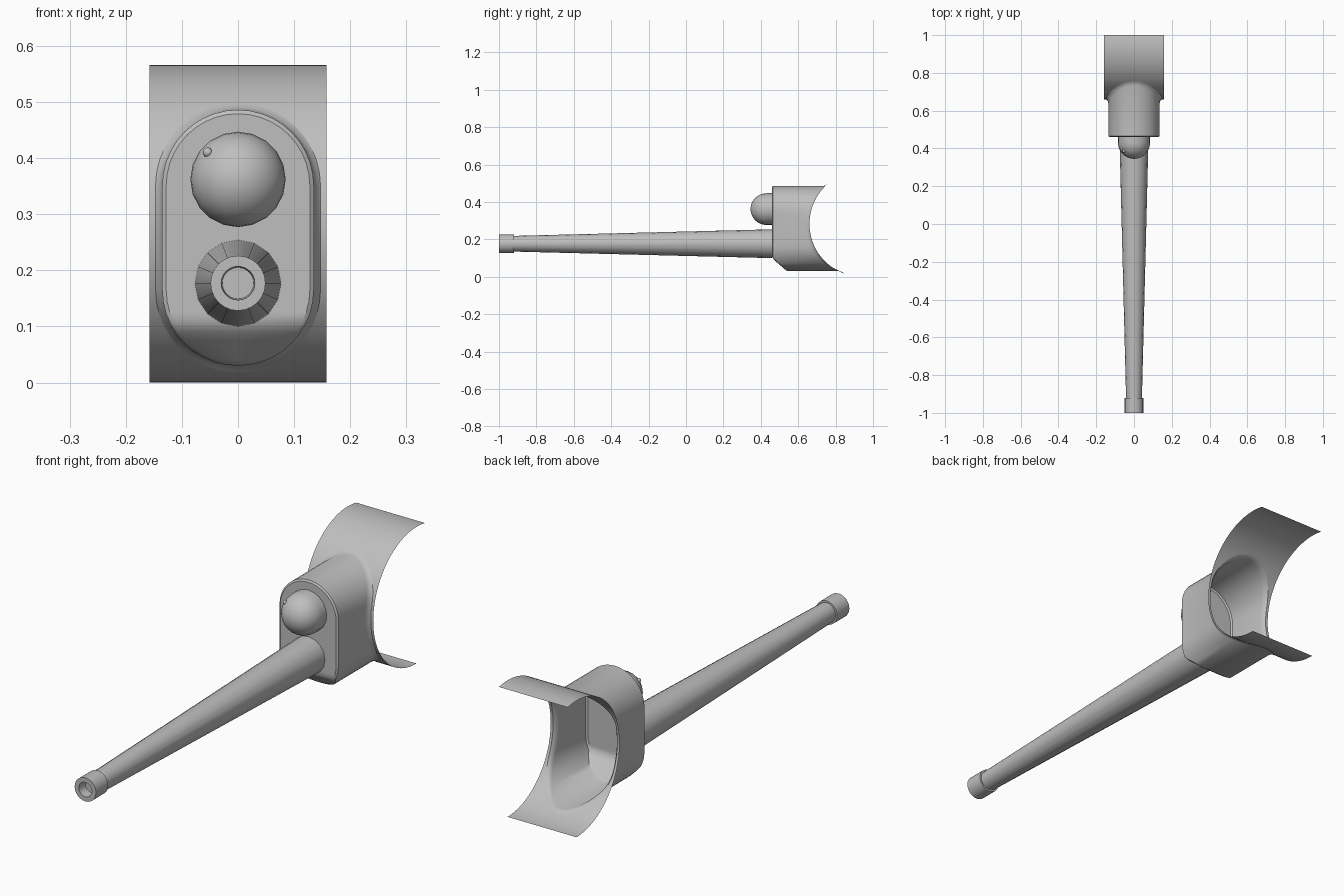
import bpy, bmesh, math
from math import sin, cos, sqrt, radians, pi

if "Cube" in bpy.data.objects:
    bpy.data.objects.remove(bpy.data.objects["Cube"])

grey = bpy.data.materials.new("plain grey")
grey.diffuse_color = (0.52, 0.52, 0.52, 1)
grey.use_nodes = True
grey.node_tree.nodes["Principled BSDF"].inputs["Base Color"].default_value = grey.diffuse_color

CY, CZ, R = 0.943, 0.283, 0.283      # axis and radius of the curved plate
HALF = 0.158                         # half width of the plate


def finish(bm, name, angle=35):
    bmesh.ops.remove_doubles(bm, verts=bm.verts, dist=0.0002)
    bmesh.ops.recalc_face_normals(bm, faces=bm.faces)
    me = bpy.data.meshes.new(name)
    bm.to_mesh(me)
    bm.free()
    ob = bpy.data.objects.new(name, me)
    bpy.context.collection.objects.link(ob)
    me.materials.append(grey)
    bpy.ops.object.select_all(action='DESELECT')
    ob.select_set(True)
    bpy.context.view_layer.objects.active = ob
    bpy.ops.object.shade_smooth_by_angle(angle=radians(angle))
    return ob


def strip(bm, rows):
    """Skin a list of equally long point rows."""
    grid = [[bm.verts.new(p) for p in row] for row in rows]
    for a, b in zip(grid, grid[1:]):
        for i in range(len(a) - 1):
            bm.faces.new((a[i], a[i + 1], b[i + 1], b[i]))


def lathe(name, profile, z, n):
    """Revolve (y, radius) points about an axis along y at height z."""
    bm = bmesh.new()
    strip(bm, [[(r * sin(2 * pi * i / n), y, z + r * cos(2 * pi * i / n))
                for i in range(n + 1)] for y, r in profile])
    bmesh.ops.dissolve_degenerate(bm, dist=0.0002, edges=bm.edges)
    return finish(bm, name)


def plate_y(z):
    return CY - sqrt(max(0, R * R - (z - CZ) ** 2))


def outline(grow):
    """Right half of the rounded housing section, bottom to top, as (x, z)."""
    w, n = 0.135 + grow, 10
    low = [(w * sin(pi / 2 * i / n), 0.165 - w * cos(pi / 2 * i / n)) for i in range(n + 1)]
    high = [(w * cos(pi / 2 * i / n), 0.351 + w * sin(pi / 2 * i / n)) for i in range(n + 1)]
    mid = [(w, 0.165 + 0.186 * i / 6) for i in range(1, 6)]
    return low + mid + high


def front_y(z):
    return 0.46 + max(0, 0.10 - z) * 1.14   # lower front is cut back at a slope


# Curved plate with an opening where the housing meets it
flare = outline(0.012)
bm = bmesh.new()
for s in (-1, 1):
    strip(bm, [[(s * (x + (HALF - x) * k / 3), plate_y(z), z) for k in range(4)]
               for x, z in flare])
for z_edge, end, sign in ((flare[0][1], 90, -1), (flare[-1][1], 101.6, 1)):
    start = math.degrees(math.asin((z_edge - CZ) / R * sign))
    rows = []
    for i in range(13):
        a = radians(start + (end - start) * i / 12)
        y, z = CY - R * cos(a), CZ + sign * R * sin(a)
        rows.append([(HALF * k / 3, y, z) for k in range(-3, 4)])
    strip(bm, rows)
finish(bm, "curved_plate")

# Hollow housing: bevelled front, straight sleeve, small flare into the plate
full, inset = outline(0), outline(-0.007)
bm = bmesh.new()
for s in (-1, 1):
    rows = []
    for (xi, zi), (x, z), (xf, zf) in zip(inset, full, flare):
        yf, ye = front_y(z), plate_y(zf)
        rows.append([(0, front_y(zi), zi), (s * xi, front_y(zi), zi),
                     (s * x, yf + 0.005, z), (s * x, ye - 0.025, z),
                     (s * (x + (xf - x) * 0.35), ye - 0.009, z + (zf - z) * 0.35),
                     (s * xf, ye, zf)])
    strip(bm, rows)
finish(bm, "housing")

# Tapered barrel, and the hollow muzzle collar at its tip
lathe("barrel", [(0.46, 0.077), (-0.92, 0.042)], 0.177, 16)
lathe("muzzle_collar", [(-0.92, 0.040), (-0.92, 0.049), (-1.0, 0.049),
                        (-1.0, 0.030), (-0.96, 0.028), (-0.96, 0)], 0.177, 24)

# Domed lamp above the barrel
dome = [(0.46, 0.085)] + [(0.431 - 0.086 * sin(pi / 2 * i / 8), 0.085 * cos(pi / 2 * i / 8))
                          for i in range(9)]
lathe("dome", dome, 0.362, 20)

# Small stud on the dome
bm = bmesh.new()
bmesh.ops.create_uvsphere(bm, u_segments=10, v_segments=6, radius=0.009)
bmesh.ops.translate(bm, verts=bm.verts, vec=(-0.054, 0.386, 0.410))
finish(bm, "dome_stud", 60)
